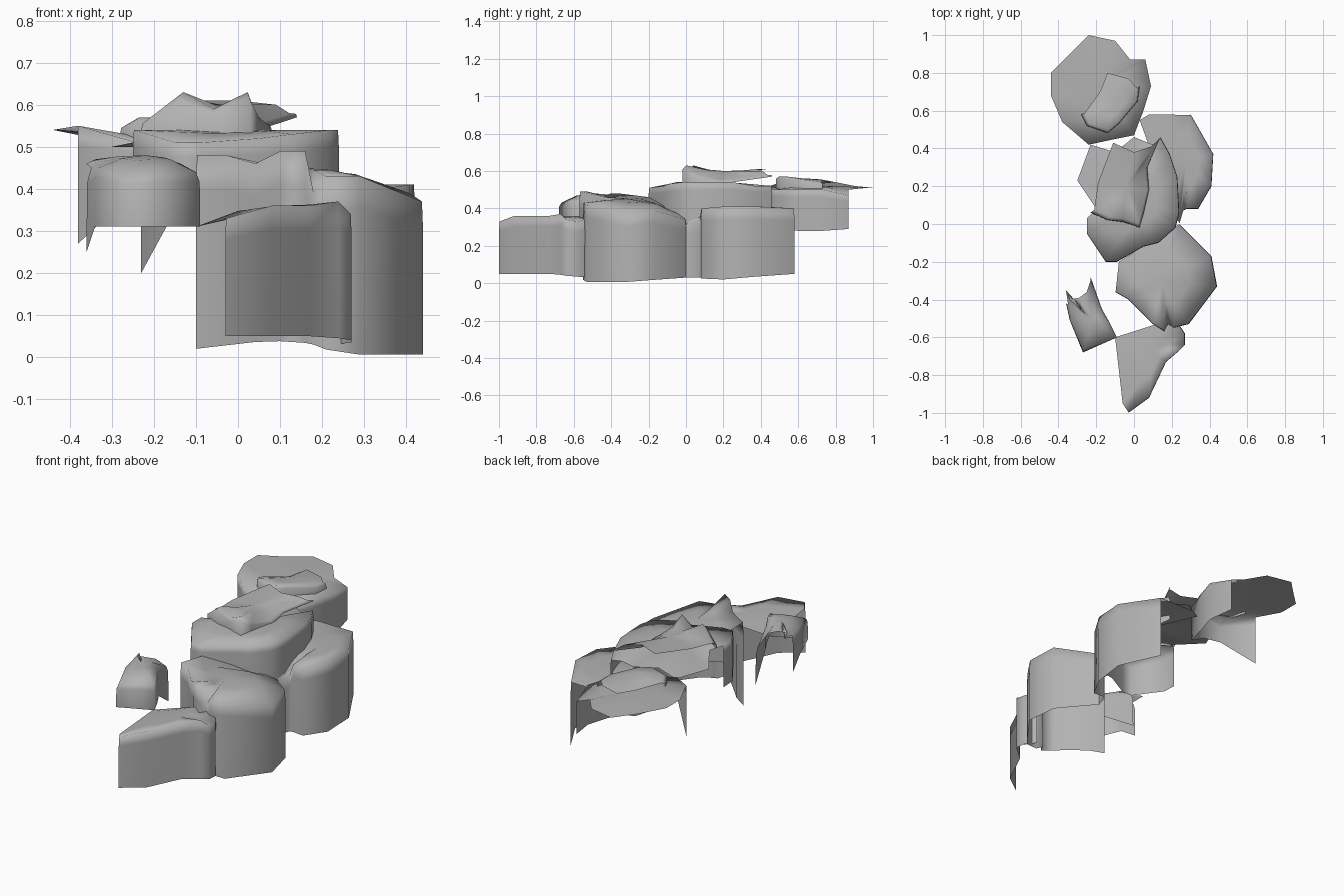
import bpy
from mathutils import Vector

cube = bpy.data.objects.get("Cube")
if cube:
    bpy.data.objects.remove(cube, do_unlink=True)

# One plain stone colour for the whole outcrop
stone = bpy.data.materials.new("stone grey")
stone.use_nodes = True
grey = (0.45, 0.45, 0.45, 1)
stone.diffuse_color = grey
shader = stone.node_tree.nodes["Principled BSDF"]
shader.inputs["Base Color"].default_value = grey
shader.inputs["Roughness"].default_value = 0.9


def centi(point):
    """Point given in hundredths of a unit."""
    return Vector(point) / 100


def foot_height(index, count, feet):
    """Height of the skirt's foot, blended between evenly spaced heights."""
    t = index / (count - 1) * (len(feet) - 1)
    k = min(int(t), len(feet) - 2)
    return (feet[k] + (feet[k + 1] - feet[k]) * (t - k)) / 100


def crown(point, peak):
    """Point halfway to the peak, raised so that the cap is domed."""
    middle = point.lerp(peak, 0.5)
    middle.z = point.z + (peak.z - point.z) * 0.75
    return middle


def rock(name, rim, back, peak, feet, lean):
    """Open rock shell: a skirt below the rim and a smooth cap above it.

    The rim runs counter-clockwise along the sides that have a skirt, and the
    back closes the cap. Lean pulls the top of the skirt towards the peak.
    """
    rim = [centi(p) for p in rim]
    back = [centi(p) for p in back]
    peak = centi(peak)
    count = len(rim)
    verts, faces = [], []

    # Skirt rows: foot, shoulder and leaning top edge
    foot_row, shoulder_row, top_row = [], [], []
    for i, p in enumerate(rim):
        foot = Vector((p.x, p.y, foot_height(i, count, feet)))
        top = p.lerp(peak, lean)
        top.z = p.z
        foot_row.append(foot)
        shoulder_row.append(foot.lerp(p, 0.8).lerp(top, 0.1))
        top_row.append(top)
    verts += foot_row + shoulder_row + top_row
    for row in range(2):
        for i in range(count - 1):
            a = row * count + i
            faces.append((a, a + 1, a + 1 + count, a + count))

    # Cap: one inner ring, then a fan around the peak
    ring_points = top_row + back
    ring = list(range(2 * count, 2 * count + len(ring_points)))
    verts += back
    inner = list(range(len(verts), len(verts) + len(ring)))
    verts += [crown(p, peak) for p in ring_points]
    centre = len(verts)
    verts.append(peak)
    for i in range(len(ring)):
        j = (i + 1) % len(ring)
        faces.append((ring[i], ring[j], inner[j], inner[i]))
        faces.append((inner[i], inner[j], centre))

    mesh = bpy.data.meshes.new(name)
    mesh.from_pydata([tuple(v) for v in verts], [], faces)
    mesh.materials.append(stone)
    mesh.shade_smooth()
    mesh.update()
    obj = bpy.data.objects.new(name, mesh)
    bpy.context.scene.collection.objects.link(obj)
    return obj


# Pointed rock at the very front
rock("front_rock",
     rim=[(-3, -100, 33), (8, -92, 36), (17, -73, 36), (24, -67, 37), (27, -64, 34),
          (27, -58, 33), (23, -52, 34)],
     back=[(12, -53, 36), (-10, -60, 31), (-6, -95, 32)],
     peak=(10, -68, 36), feet=(5, 5, 4, 3), lean=0.01)

# Tall rock behind it, with a narrow crease in its front face
rock("creased_rock",
     rim=[(-10, -36, 48), (-3, -40, 48), (4, -47, 46), (10, -53, 49), (16, -57, 49),
          (18, -53, 39), (21, -55, 43), (29, -53, 43), (44, -33, 37), (41, -17, 39),
          (24, 0, 34)],
     back=[(20, -2, 36), (-8, -20, 46)],
     peak=(15, -30, 45), feet=(2, 4, 3, 0, 3), lean=0.01)

# Small rock standing apart on one side, ending in a hanging point
rock("outlying_rock",
     rim=[(-36, -42, 45), (-34, -51, 45), (-27, -68, 43), (-18, -64, 44), (-9, -60, 44),
          (-13, -52, 46), (-17, -45, 45), (-23, -28, 40)],
     back=[(-25, -36, 46), (-29, -39, 47), (-34, -40, 47), (-36, -35, 46)],
     peak=(-22, -51, 48), feet=(25, 31, 31, 31, 31, 31, 31, 20), lean=0.08)

# Wide block in the middle
rock("middle_rock",
     rim=[(-25, 3, 54), (-25, -5, 54), (-15, -20, 51), (-9, -20, 51), (5, -12, 52),
          (13, -10, 53), (22, -2, 54), (24, 6, 54), (23, 25, 54), (19, 37, 52),
          (14, 46, 52)],
     back=[(10, 42, 51), (0, 46, 52), (-10, 38, 51), (-23, 42, 50), (-30, 23, 50),
           (-20, 8, 52)],
     peak=(0, 12, 54), feet=(31, 32, 31, 31, 38), lean=0.01)

# Jagged slab lying on the middle block
rock("jagged_slab",
     rim=[(-23, 6, 56), (-14, 2, 63), (-6, 1, 59), (3, -2, 63), (5, 5, 58), (8, 18, 55),
          (7, 30, 56), (14, 46, 58)],
     back=[(9, 41, 60), (0, 38, 61), (-11, 43, 61), (-19, 22, 58)],
     peak=(-4, 20, 60), feet=(53, 52, 52, 53, 57), lean=0.1)

# Low rounded block beside the middle, reaching forward to the creased rock
rock("side_rock",
     rim=[(24, 0, 32), (26, 7, 33), (28, 8, 40), (34, 8, 40), (41, 20, 41), (42, 37, 41),
          (30, 58, 40)],
     back=[(8, 58, 40), (3, 55, 40), (12, 30, 41), (20, 8, 38)],
     peak=(27, 32, 41), feet=(3, 3, 2, 5), lean=0.01)

# Broad flat rock at the back, its skirt cut away near the hanging corner
rock("back_rock",
     rim=[(-38, 54, 55), (-24, 42, 51), (-10, 45, 50), (0, 47, 50), (5, 60, 50),
          (9, 73, 50), (6, 87, 47)],
     back=[(-2, 87, 50), (-10, 97, 51), (-24, 100, 51), (-34, 90, 52), (-44, 80, 54),
           (-44, 68, 54)],
     peak=(-15, 72, 52), feet=(27, 40, 36, 30, 28, 28, 29), lean=0)

# Small cap stone on the back rock
rock("cap_stone",
     rim=[(-28, 58, 55), (-25, 52, 57), (-14, 48, 57), (-8, 53, 57), (2, 65, 55),
          (3, 73, 54)],
     back=[(-3, 77, 54), (-14, 80, 54), (-18, 70, 53)],
     peak=(-10, 64, 56), feet=(52, 50, 50), lean=0.1)
